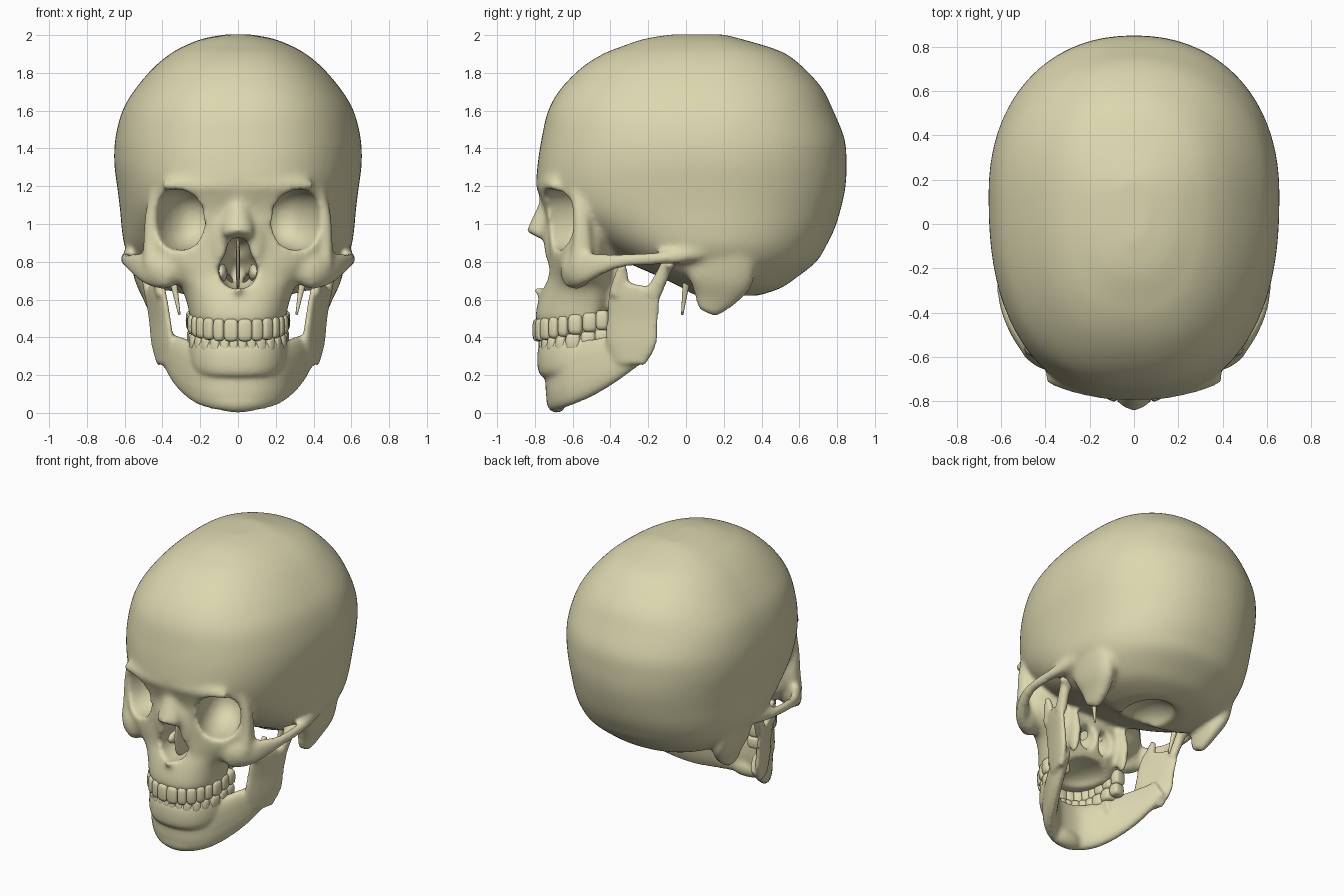
import bpy, bmesh, math
from mathutils import Vector, Matrix

if "Cube" in bpy.data.objects:
    bpy.data.objects.remove(bpy.data.objects["Cube"])

bone = bpy.data.materials.new("bone")
bone.diffuse_color = (0.72, 0.68, 0.43, 1)
bone.use_nodes = True
bone.node_tree.nodes["Principled BSDF"].inputs["Base Color"].default_value = bone.diffuse_color
E = 2 / 2.4  # superellipse power


def spow(v, p):
    return math.copysign(abs(v) ** p, v)


def spline(rows, n=4):
    out = []
    for i in range(len(rows) - 1):
        a, b, c, d = (rows[min(max(j, 0), len(rows) - 1)] for j in range(i - 1, i + 3))
        for k in range(n):
            t = k / n
            out.append([0.5 * (2 * q + (r - p) * t + (2 * p - 5 * q + 4 * r - s) * t * t
                               + (3 * q - p - 3 * r + s) * t ** 3) for p, q, r, s in zip(a, b, c, d)])
    return out + [list(rows[-1])]


def loft(bm, rings):
    rings = [[bm.verts.new(p) for p in ring] for ring in rings]
    n = len(rings[0])
    for r0, r1 in zip(rings, rings[1:]):
        for k in range(n):
            bm.faces.new((r0[k], r0[(k + 1) % n], r1[(k + 1) % n], r1[k]))
    bm.faces.new(rings[0][::-1])
    bm.faces.new(rings[-1])


def stack(bm, rows, yc, n=72):
    """Horizontal ovals from rows of z, half width, front y, back y."""
    rings = []
    for z, w, yf, yb in spline(rows):
        ring = []
        for k in range(n):
            a = 2 * math.pi * k / n
            c, s = math.cos(a), math.sin(a)
            e = .92 if s > 0 else E
            ring.append((w * spow(c, e), yc + (yb - yc if s > 0 else yc - yf) * spow(s, e), z))
        rings.append(ring)
    loft(bm, rings)


def sweep(bm, rows, n=16, p=E, shear=0):
    """Oval section along a path of x, y, z, half width, half height."""
    rows = spline(rows)
    pts = [Vector(r[:3]) for r in rows]
    d = (pts[-1] - pts[0]).normalized()
    ref = Vector((0, 1, 0)) if abs(d.z) > 0.6 else Vector((0, 0, 1))
    rings = []
    for i, r in enumerate(rows):
        t = (pts[min(i + 1, len(pts) - 1)] - pts[max(i - 1, 0)]).normalized()
        side = t.cross(ref).normalized()
        up = side.cross(t)
        ring = [pts[i] + side * r[3] * spow(math.cos(a), p) + up * r[4] * spow(math.sin(a), p)
                for a in (2 * math.pi * k / n for k in range(n))]
        for q in ring:
            q.x += math.copysign(shear, q.x) * (q.y - pts[i].y)
        rings.append(ring)
    loft(bm, rings)


def blob(bm, centre, size, rot=0, p=1.0, seg=20):
    vs = bmesh.ops.create_uvsphere(bm, u_segments=seg, v_segments=seg // 2, radius=1)["verts"]
    m = Matrix.Translation(centre) @ Matrix.Rotation(rot, 4, "Z") @ Matrix.Diagonal((*size, 1))
    for v in vs:
        v.co = m @ Vector([spow(c, p) for c in v.co])


def both(bm, rows, **kw):
    for s in (1, -1):
        sweep(bm, [(s * r[0], *r[1:]) for r in rows], **kw)


def blobs(bm, c, size, rot=0, p=1.0):
    for s in (1, -1):
        blob(bm, (s * c[0], c[1], c[2]), size, s * rot, p)


def finish(bm, name):
    bmesh.ops.recalc_face_normals(bm, faces=bm.faces[:])
    me = bpy.data.meshes.new(name)
    bm.to_mesh(me)
    bm.free()
    me.materials.append(bone)
    for f in me.polygons:
        f.use_smooth = True
    ob = bpy.data.objects.new(name, me)
    bpy.context.collection.objects.link(ob)
    return ob


def remesh(ob, size):
    m = ob.modifiers.new("merge", "REMESH")
    m.mode, m.voxel_size, m.use_smooth_shade = "VOXEL", size, True


def soften(ob, times):
    m = ob.modifiers.new("soften", "SMOOTH")
    m.factor, m.iterations = 0.5, times


# Braincase
bm = bmesh.new()
stack(bm, [(2.003, .07, -.08, .2), (1.98, .19, -.22, .29), (1.94, .29, -.34, .43), (1.90, .36, -.44, .53),
           (1.83, .445, -.55, .62), (1.72, .54, -.66, .72), (1.60, .612, -.73, .78), (1.45, .65, -.765, .84),
           (1.32, .655, -.785, .85), (1.2, .64, -.79, .845), (1.08, .625, -.74, .82), (.97, .615, -.6, .785),
           (.88, .60, -.46, .74), (.80, .56, -.32, .69), (.72, .49, -.14, .59), (.66, .40, -.02, .50),
           (.62, .25, .03, .38)], .13)
# Upper face and upper jaw
stack(bm, [(1.30, .36, -.74, -.3), (1.23, .42, -.77, -.3), (1.17, .445, -.78, -.35), (1.08, .445, -.75, -.38),
           (.98, .45, -.735, -.38), (.88, .46, -.73, -.38), (.80, .44, -.73, -.38), (.72, .36, -.735, -.36),
           (.66, .30, -.76, -.36), (.58, .27, -.785, -.38), (.51, .255, -.797, -.42), (.47, .235, -.79, -.48)], -.51)
# Brow, cheek bones, outer eye rims and cheek arches
blobs(bm, (.20, -.738, 1.205), (.22, .04, .05), .2)
blobs(bm, (.40, -.58, .76), (.12, .075, .105), .5)
both(bm, [(.40, -.585, 1.25, .03, .04), (.455, -.56, 1.08, .032, .042),
          (.465, -.55, .92, .036, .05), (.46, -.56, .78, .045, .06)])
both(bm, [(.36, -.62, .745, .05, .09), (.46, -.56, .76, .045, .09), (.54, -.46, .785, .032, .062),
          (.585, -.34, .805, .028, .038), (.594, -.2, .815, .028, .034), (.577, -.06, .825, .038, .037),
          (.54, .08, .85, .055, .04)])
# Nose bridge, its flanks and spine
sweep(bm, [(0, -.70, 1.2, .05, .04), (0, -.74, 1.08, .06, .05), (0, -.765, 1.0, .08, .06),
           (0, -.795, .935, .085, .06)], p=1.2)
blobs(bm, (.095, -.70, .93), (.06, .055, .18), .5)
blob(bm, (0, -.775, .65), (.025, .04, .025))
# Bony lumps behind the ears, plates behind the palate, neck joints
both(bm, [(.50, .19, .86, .08, .18), (.485, .18, .72, .065, .18), (.455, .15, .62, .05, .125),
          (.44, .11, .53, .03, .055)])
blobs(bm, (.2, -.36, .65), (.03, .06, .17))
skull = finish(bm, "skull")

# Cutter for eye sockets, nose opening, palate and underside holes
bm = bmesh.new()
blobs(bm, (.30, -.64, 1.025), (.143, .26, .165), .38, .88)
blob(bm, (0, -.68, .755), (.105, .26, .105))
blob(bm, (0, -.70, .85), (.065, .22, .085))
blob(bm, (0, -.5, .45), (.17, .22, .09))
blobs(bm, (.07, -.36, .66), (.055, .12, .09))
blob(bm, (0, .13, .58), (.17, .22, .14))
cutter = finish(bm, "skull_openings_cutter")
cutter.hide_render = True
remesh(cutter, .018)
remesh(skull, .016)
cut = skull.modifiers.new("openings", "BOOLEAN")
cut.operation, cut.solver, cut.object = "DIFFERENCE", "EXACT", cutter
remesh(skull, .014)
soften(skull, 12)

# Partition and shells inside the nose
bm = bmesh.new()
blob(bm, (0, -.56, .79), (.01, .15, .14), 0, .6)
blobs(bm, (.09, -.53, .74), (.035, .12, .05))
finish(bm, "nasal_septum")

# Spikes under the ears
bm = bmesh.new()
both(bm, [(.37, .02, .82, .03, .03), (.34, .0, .68, .018, .018), (.31, -.02, .52, .006, .006)])
finish(bm, "styloid_spikes")


def arch(w, yf, yc=-.5, yb=-.41, n=48):
    pts = [Vector((w * math.sin(a) ** E, yc - (yc - yf) * max(math.cos(a), 0) ** E))
           for a in (math.pi / 2 * k / n for k in range(n + 1))]
    return pts + [Vector((w + .012, yb))]


def back(y):
    return max(0, min(1, (y + .8) / .37))


# Lower jaw: body, tooth ridge, chin, upright branches and joints
bm = bmesh.new()
half = [(.10, -.68, .18, .05, .165), (.185, -.62, .20, .05, .16), (.255, -.52, .235, .047, .148),
        (.32, -.4, .285, .043, .125), (.37, -.28, .335, .036, .09), (.395, -.21, .375, .028, .07)]
sweep(bm, [(-r[0], *r[1:]) for r in half[::-1]] + [(0, -.695, .17, .05, .165)] + half)
ridge = [(p.x, p.y, .275 + .065 * back(p.y), .036, .095) for p in arch(.228, -.752)[::8]]
sweep(bm, [(-r[0], *r[1:]) for r in ridge[:0:-1]] + ridge)
blob(bm, (0, -.685, .065), (.14, .055, .065))
both(bm, [(.385, -.3, .26, .03, .085), (.40, -.29, .37, .032, .135), (.415, -.283, .5, .028, .138),
          (.435, -.275, .62, .028, .137), (.445, -.265, .68, .024, .125)], shear=.35)
both(bm, [(.41, -.35, .62, .026, .06), (.425, -.345, .7, .024, .045), (.445, -.335, .79, .018, .02)])
both(bm, [(.465, -.18, .62, .03, .045), (.48, -.13, .72, .032, .037), (.485, -.1, .79, .045, .03)])
blobs(bm, (.485, -.095, .785), (.07, .035, .03), .2)
jaw = finish(bm, "lower_jaw")
remesh(jaw, .012)
soften(jaw, 8)

# Teeth spaced along each arch, front to back
WIDTHS = {"upper_teeth": (.09, .07, .075, .066, .066, .092, .09, .08),
          "lower_teeth": (.058, .062, .07, .068, .07, .1, .1, .09)}
for name, widths in WIDTHS.items():
    upper = name == "upper_teeth"
    pts = arch(.226, -.783) if upper else arch(.22, -.752)
    length = sum((b - a).length for a, b in zip(pts, pts[1:]))
    bm = bmesh.new()
    done = 0
    for i, w in enumerate(widths):
        w *= length / sum(widths)
        left = done + w / 2
        done += w
        for a, b in zip(pts, pts[1:]):
            if left <= (b - a).length:
                break
            left -= (b - a).length
        d = (b - a).normalized()
        p = a + d * left
        f = back(p.y)
        lo, hi = (.375 + .065 * f, .495 + .05 * f) if upper else (.29 + .07 * f, .39 + .055 * f)
        depth = (.03, .03, .034, .038, .04, .046, .046, .042)[i]
        blobs(bm, (p.x, p.y, (lo + hi) / 2), (w * .54, depth, (hi - lo) / 2), math.atan2(d.y, d.x), .55)
    finish(bm, name)
